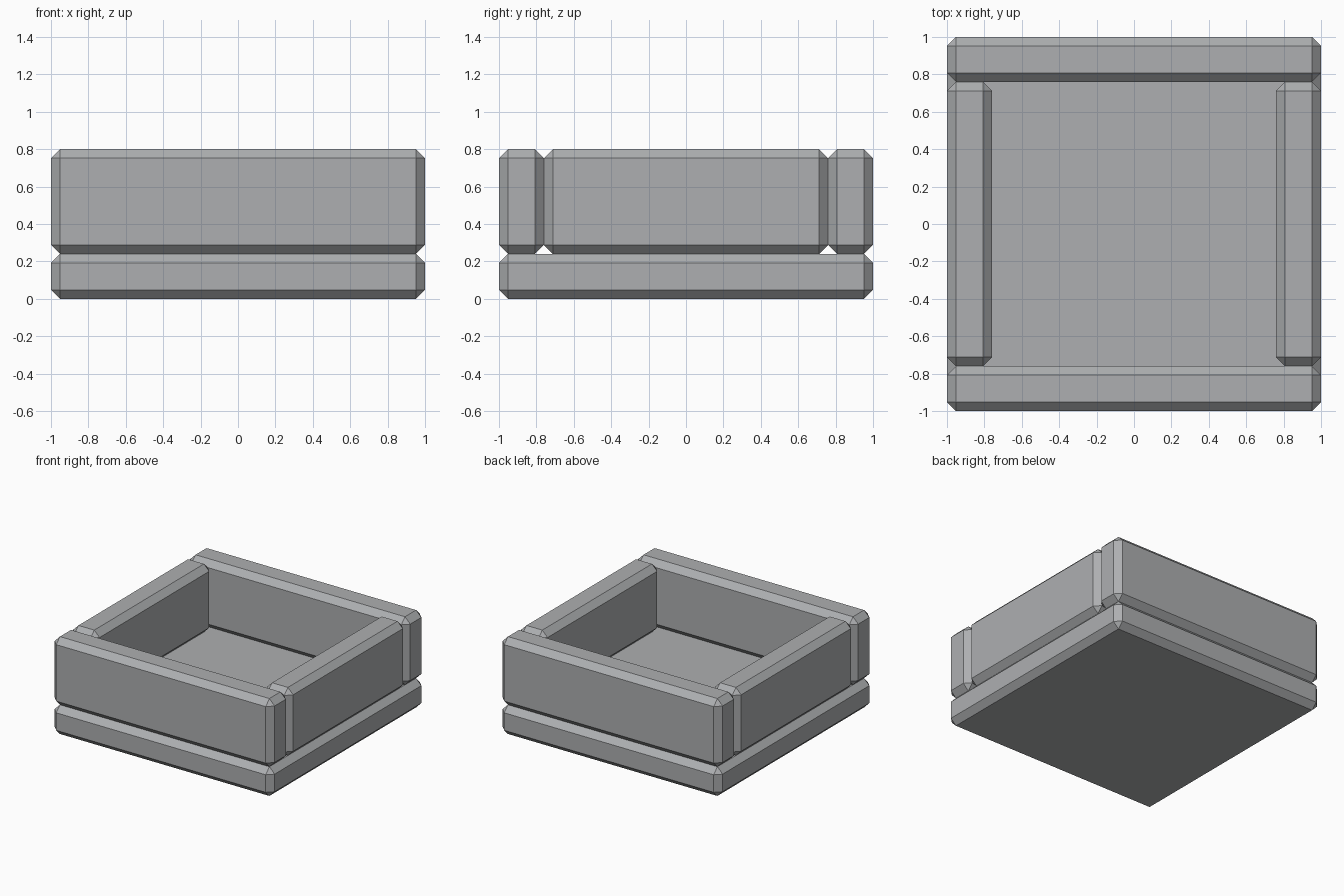
import bpy

cube = bpy.data.objects.get("Cube")
if cube:
    bpy.data.objects.remove(cube, do_unlink=True)

CHAMFER = 0.048
WALL = 0.24      # thickness of walls and base
HEIGHT = 0.8

stone = bpy.data.materials.new("stone_grey")
stone.use_nodes = True
grey = (0.42, 0.43, 0.44, 1)
stone.diffuse_color = grey
stone.node_tree.nodes["Principled BSDF"].inputs["Base Color"].default_value = grey


def slab(name, size, centre):
    """Box with single flat chamfers on every edge."""
    bpy.ops.mesh.primitive_cube_add(size=1, location=centre)
    ob = bpy.context.object
    ob.name = name
    ob.scale = size
    bpy.ops.object.transform_apply(location=False, rotation=False, scale=True)
    ob.data.materials.append(stone)
    bevel = ob.modifiers.new("chamfer", 'BEVEL')
    bevel.width = CHAMFER
    bevel.segments = 1
    return ob


# Base plate
slab("base", (2, 2, WALL), (0, 0, WALL / 2))

# Full-width front and back walls, with shorter side walls between them
wall_h = HEIGHT - WALL
wall_z = WALL + wall_h / 2
offset = 1 - WALL / 2
for sign, end, side in ((-1, "front", "right"), (1, "back", "left")):
    slab(end + "_wall", (2, WALL, wall_h), (0, sign * offset, wall_z))
    slab(side + "_wall", (WALL, 2 - 2 * WALL, wall_h), (sign * offset, 0, wall_z))
